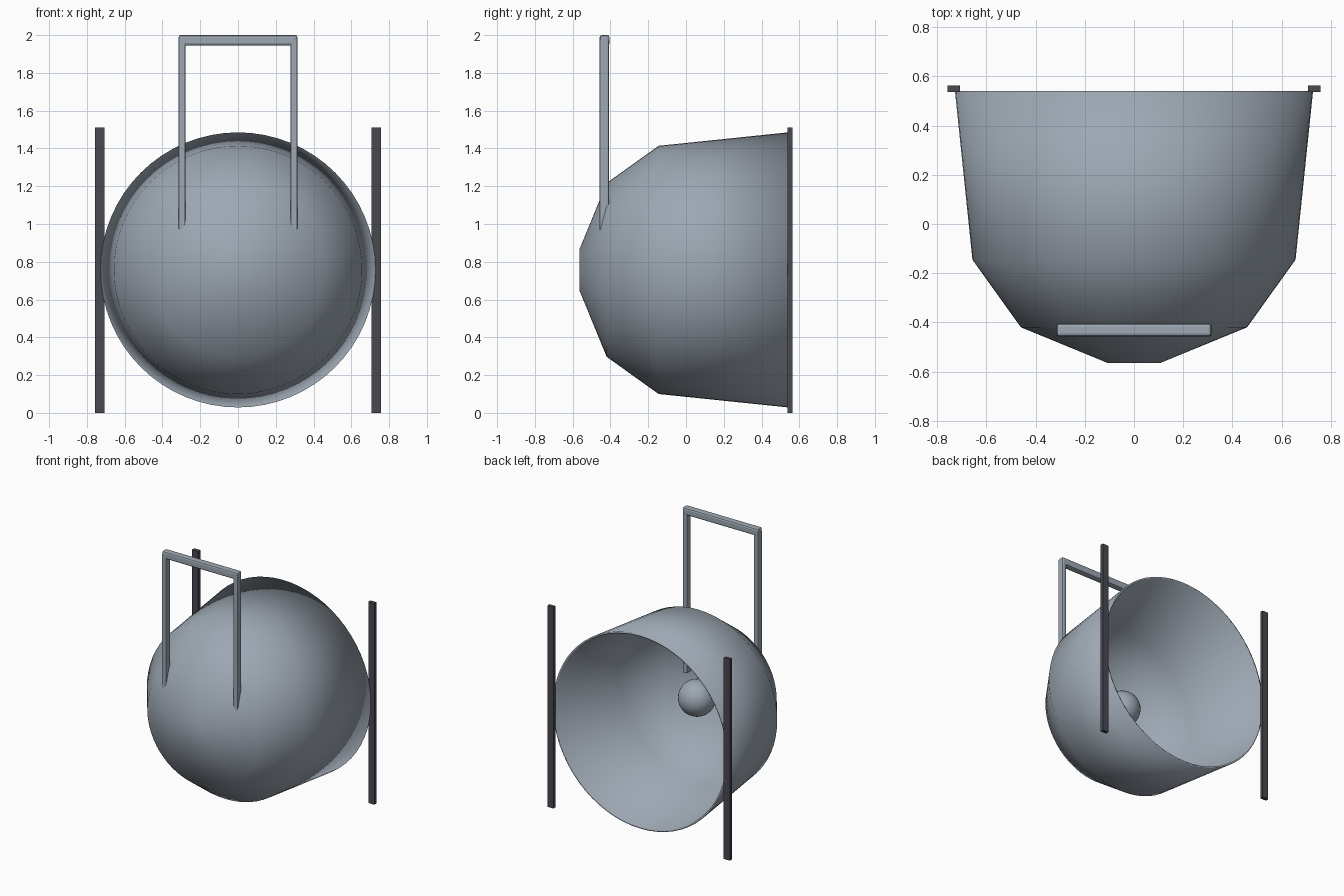
import bpy, bmesh, math

if "Cube" in bpy.data.objects:
    bpy.data.objects.remove(bpy.data.objects["Cube"])

AXIS_Z = 0.757


def material(name, rgb):
    m = bpy.data.materials.new(name)
    m.diffuse_color = (*rgb, 1)
    m.use_nodes = True
    m.node_tree.nodes["Principled BSDF"].inputs["Base Color"].default_value = m.diffuse_color
    return m


steel = material("grey steel", (0.34, 0.39, 0.45))
dark = material("dark metal", (0.065, 0.065, 0.083))


def finish(name, bm, mat, smooth=False):
    bmesh.ops.recalc_face_normals(bm, faces=bm.faces[:])
    me = bpy.data.meshes.new(name)
    bm.to_mesh(me)
    bm.free()
    for p in me.polygons:
        p.use_smooth = smooth
    me.materials.append(mat)
    ob = bpy.data.objects.new(name, me)
    bpy.context.collection.objects.link(ob)
    return ob


def box(name, lo, hi, mat, bevel=0):
    bm = bmesh.new()
    bmesh.ops.create_cube(bm, size=1)
    for v in bm.verts:
        v.co = [l + (c + 0.5) * (h - l) for c, l, h in zip(v.co, lo, hi)]
    ob = finish(name, bm, mat)
    if bevel:
        b = ob.modifiers.new("round edges", 'BEVEL')
        b.width, b.segments = bevel, 2
    return ob


# Lamp shell: one closed profile (outer, rim, inner) turned about the y axis
profile = [(0, -0.565), (0.107, -0.565), (0.46, -0.42), (0.657, -0.145), (0.728, 0.54),
           (0.716, 0.54), (0.645, -0.141), (0.452, -0.41), (0.105, -0.553), (0, -0.553)]
bm = bmesh.new()
vs = [bm.verts.new((r, y, AXIS_Z)) for r, y in profile]
es = [bm.edges.new(pair) for pair in zip(vs, vs[1:])]
bmesh.ops.spin(bm, geom=vs + es, cent=(0, 0, AXIS_Z), axis=(0, 1, 0),
               angle=math.tau, steps=64, use_merge=False)
bmesh.ops.remove_doubles(bm, verts=bm.verts[:], dist=0.0005)
finish("lamp_shell", bm, steel, smooth=True)

# Bulb inside the shell
bm = bmesh.new()
bmesh.ops.create_uvsphere(bm, u_segments=32, v_segments=16, radius=0.13)
bmesh.ops.translate(bm, verts=bm.verts[:], vec=(0, -0.13, AXIS_Z))
finish("bulb", bm, steel, smooth=True)

# Hanging handle and upright side bars
box("handle_top", (-0.315, -0.457, 1.945), (0.315, -0.405, 2.0), steel, 0.012)
for side, s in (("left", -1), ("right", 1)):
    x0, x1 = sorted((s * 0.278, s * 0.315))
    box(f"handle_leg_{side}", (x0, -0.457, 0.757), (x1, -0.407, 1.98), steel, 0.008)
    x0, x1 = sorted((s * 0.708, s * 0.758))
    box(f"side_bar_{side}", (x0, 0.537, 0), (x1, 0.563, 1.512), dark)
